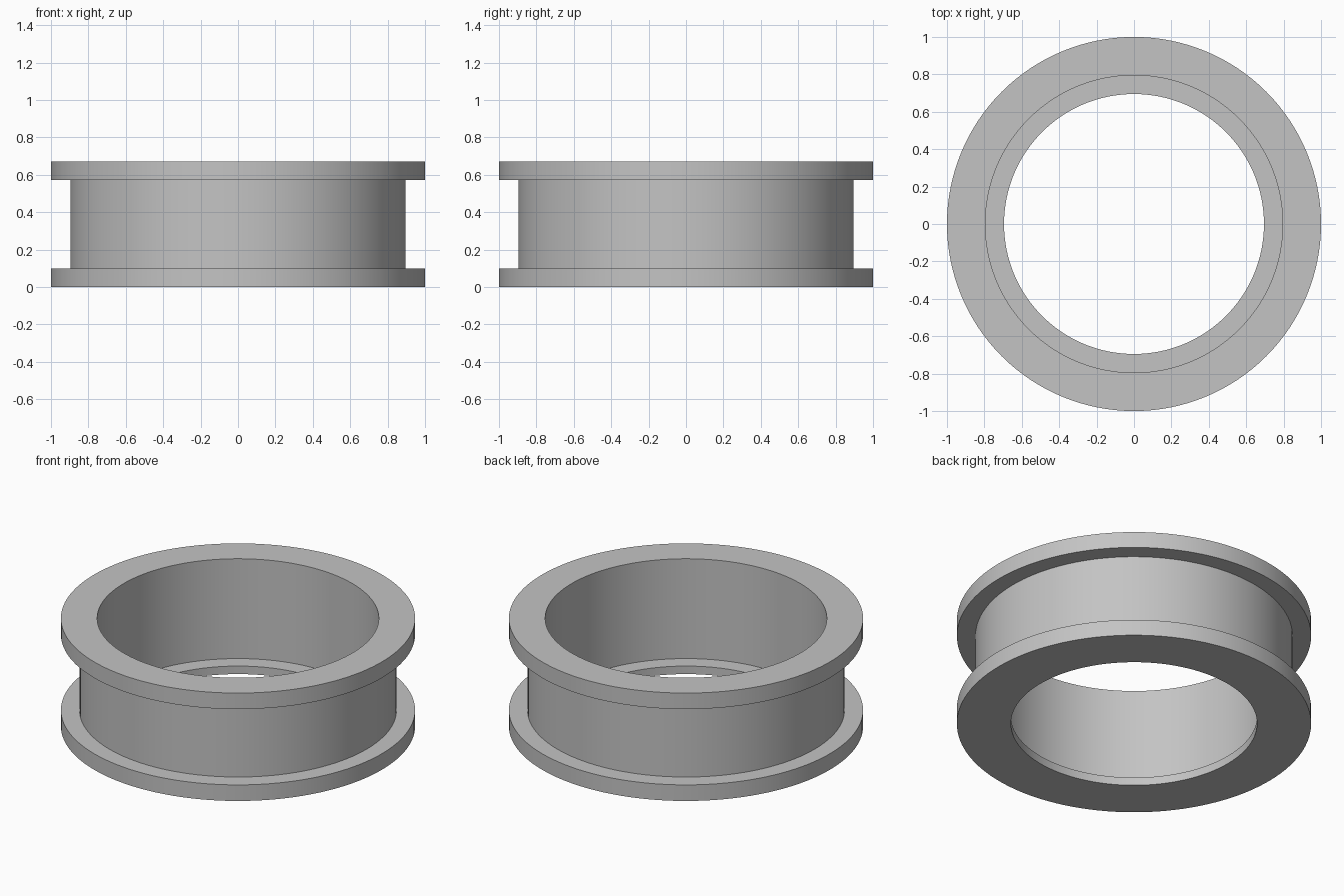
import bpy, bmesh, math
from mathutils import Vector

cube = bpy.data.objects.get("Cube")
if cube:
    bpy.data.objects.remove(cube, do_unlink=True)

# Plain grey material
grey = bpy.data.materials.new("light_grey")
grey.use_nodes = True
colour = (0.55, 0.55, 0.55, 1)
grey.diffuse_color = colour
grey.node_tree.nodes["Principled BSDF"].inputs["Base Color"].default_value = colour

# Main dimensions
RIM, GROOVE, BORE, LIP = 1.0, 0.895, 0.795, 0.695
HEIGHT, FLANGE, LEDGE = 0.672, 0.1, 0.05
SEGMENTS = 128


def lathe(name, profile):
    """Revolve a closed (radius, height) profile about the z axis."""
    bm = bmesh.new()
    verts = [bm.verts.new((r, 0, z)) for r, z in profile]
    edges = [bm.edges.new((v, verts[i - 1])) for i, v in enumerate(verts)]
    bmesh.ops.spin(bm, geom=verts + edges, cent=Vector(), axis=Vector((0, 0, 1)),
                   angle=math.tau, steps=SEGMENTS, use_merge=True)
    bmesh.ops.remove_doubles(bm, verts=bm.verts, dist=1e-4)
    bmesh.ops.recalc_face_normals(bm, faces=bm.faces)
    mesh = bpy.data.meshes.new(name)
    bm.to_mesh(mesh)
    bm.free()
    mesh.materials.append(grey)
    obj = bpy.data.objects.new(name, mesh)
    bpy.context.collection.objects.link(obj)
    bpy.ops.object.select_all(action='DESELECT')
    obj.select_set(True)
    bpy.context.view_layer.objects.active = obj
    bpy.ops.object.shade_smooth_by_angle(angle=math.radians(30))
    return obj


# Flanged ring with an outer groove and a stepped bore
lathe("flanged_ring", [
    (LIP, 0), (RIM, 0), (RIM, FLANGE), (GROOVE, FLANGE),
    (GROOVE, HEIGHT - FLANGE), (RIM, HEIGHT - FLANGE), (RIM, HEIGHT),
    (BORE, HEIGHT), (BORE, LEDGE), (LIP, LEDGE),
])
